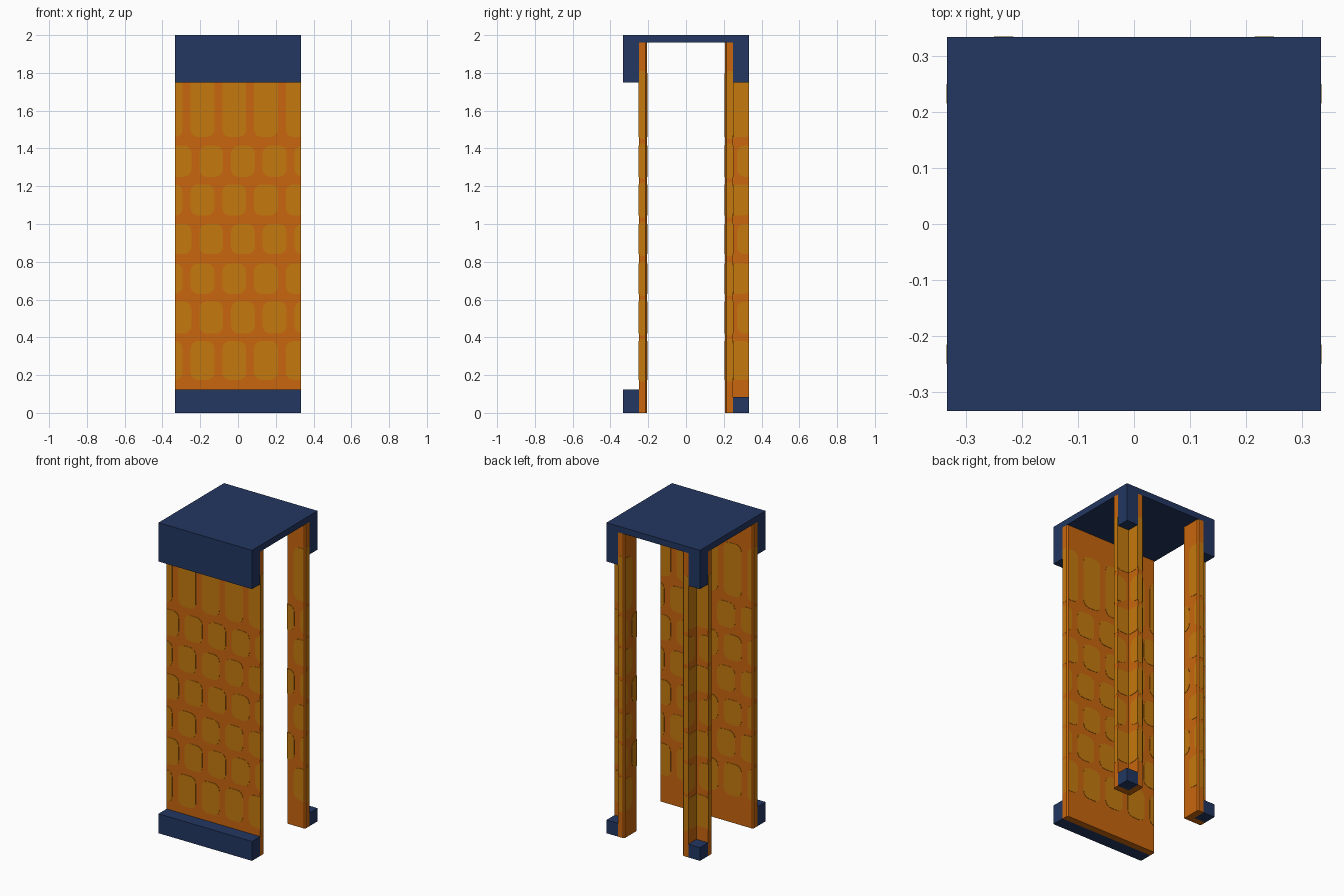
import bpy, bmesh, math
from mathutils import Vector

cube = bpy.data.objects.get("Cube")
if cube:
    bpy.data.objects.remove(cube, do_unlink=True)


def material(name, rgb):
    lin = [((c / 255 + 0.055) / 1.055) ** 2.4 for c in rgb] + [1.0]
    m = bpy.data.materials.new(name)
    m.use_nodes = True
    m.diffuse_color = lin
    m.node_tree.nodes["Principled BSDF"].inputs["Base Color"].default_value = lin
    return m


NAVY = material("navy blue", (35, 55, 97))
ORANGE = material("burnt orange", (200, 102, 13))
OCHRE = material("ochre", (197, 122, 14))


def finish(name, bm, mat):
    bmesh.ops.recalc_face_normals(bm, faces=bm.faces[:])
    me = bpy.data.meshes.new(name)
    bm.to_mesh(me)
    bm.free()
    me.materials.append(mat)
    ob = bpy.data.objects.new(name, me)
    bpy.context.collection.objects.link(ob)
    return ob


def add_prism(bm, points, direction):
    """Extrude a closed outline along a direction."""
    clean = []
    for p in points:
        if not clean or (p - clean[-1]).length > 1e-4:
            clean.append(p)
    if (clean[0] - clean[-1]).length < 1e-4:
        clean.pop()
    face = bm.faces.new([bm.verts.new(p) for p in clean])
    out = bmesh.ops.extrude_face_region(bm, geom=[face], use_keep_orig=True)
    new = [v for v in out["geom"] if isinstance(v, bmesh.types.BMVert)]
    bmesh.ops.translate(bm, verts=new, vec=direction)


def extrude_plan(name, plan, z0, z1, mat):
    bm = bmesh.new()
    add_prism(bm, [Vector((x, y, z0)) for x, y in plan], Vector((0, 0, z1 - z0)))
    return finish(name, bm, mat)


def box(name, x0, x1, y0, y1, z0, z1, mat):
    return extrude_plan(name, [(x0, y0), (x1, y0), (x1, y1), (x0, y1)], z0, z1, mat)


# Height ranges of the spot rows; every second row is shifted sideways
ROWS = [(0.175, 0.38), (0.42, 0.59), (0.63, 0.79), (0.84, 1.0),
        (1.045, 1.21), (1.25, 1.415), (1.46, 1.80)]
PITCH, HALF = 0.168, 0.063
THICK = 0.002


def rounded(u, z0, z1, r=0.04):
    """Outline of a rounded rectangle centred on u."""
    pts = []
    corners = [(u + HALF - r, z1 - r), (u - HALF + r, z1 - r),
               (u - HALF + r, z0 + r), (u + HALF - r, z0 + r)]
    for k, (cu, cz) in enumerate(corners):
        for i in range(5):
            a = math.radians(90 * k + 22.5 * i)
            pts.append((cu + r * math.cos(a), cz + r * math.sin(a)))
    return pts


def spots(name, to_world, normal, u0, u1, z0, z1, shift=0.0):
    """Thin rounded spots over a flat area, trimmed to its limits."""
    bm = bmesh.new()
    for row, (a, b) in enumerate(ROWS):
        base = (-0.02 if row % 2 == 0 else 0.026) + shift
        for k in range(-4, 5):
            u = base + k * PITCH
            if u + HALF < u0 + 0.006 or u - HALF > u1 - 0.006:
                continue
            pts = [Vector(to_world(min(max(p, u0), u1), min(max(q, z0), z1)))
                   for p, q in rounded(u, a, b)]
            add_prism(bm, pts, Vector(normal) * THICK)
    return finish(name, bm, OCHRE)


H = 1 / 3      # half width
N = 0.25       # outer face of the wall
I = 0.207      # inner face of the wall
C = 0.008      # chamfer
TOP = 1.96

# Roof slab and front bands
box("roof_slab", -H, H, -H, H, TOP, 2.0, NAVY)
box("front_top_band", -H, H, -H, -N, 1.75, TOP, NAVY)
box("front_bottom_band", -H, H, -H, -N, 0, 0.125, NAVY)

# Front wall with chamfered inner edges
extrude_plan("front_wall", [(-H, -N), (H, -N), (H, -I - C), (H - C, -I),
                            (-H + C, -I), (-H, -I - C)], 0, TOP, ORANGE)
spots("front_wall_spots", lambda u, z: (u, -N, z), (0, -1, 0), -H, H, 0.125, 1.75)
spots("front_wall_inner_spots", lambda u, z: (u, -I, z), (0, 1, 0),
      -H + C, H - C, 0, TOP)

# Angled rear posts with corner blocks and feet
L_PLAN = [(H, N), (H, I + C), (H - C, I), (I, I), (I, H - C),
          (I + C, H), (N, H), (N, N)]
for side, s in (("left", 1), ("right", -1)):
    extrude_plan(f"rear_{side}_post", [(s * x, y) for x, y in L_PLAN], 0, TOP, ORANGE)
    x0, x1 = sorted((s * N, s * H))
    box(f"rear_{side}_top_block", x0, x1, N, H, 1.75, TOP, NAVY)
    box(f"rear_{side}_foot", x0, x1, N, H, 0, 0.085, NAVY)

    # Spots inside the outer notch of the post
    spots(f"rear_{side}_notch_side_spots", lambda u, z: (s * N, u, z), (s, 0, 0),
          N + THICK, H, 0.085, 1.75, -0.03)
    spots(f"rear_{side}_notch_back_spots", lambda u, z: (s * u, N, z), (0, 1, 0),
          N + THICK, H, 0.085, 1.75, -0.03)
    # Spots on the inner faces of the post
    spots(f"rear_{side}_inner_side_spots", lambda u, z: (s * I, u, z), (-s, 0, 0),
          I, H - C, 0, TOP)
    spots(f"rear_{side}_inner_front_spots", lambda u, z: (s * u, I, z), (0, -1, 0),
          I, H - C, 0, TOP)

    # Ochre strips on the narrow end faces
    bm_wall, bm_side, bm_back = bmesh.new(), bmesh.new(), bmesh.new()
    for a, b in ROWS:
        a, b = a - 0.01, b + 0.01
        out = Vector((s * THICK * 0.3, 0, 0))
        for bm, y0, y1 in ((bm_wall, -N, -I - C), (bm_side, I + C, N)):
            add_prism(bm, [Vector((s * H, y, z)) for y, z in
                           ((y0, a), (y1, a), (y1, b), (y0, b))], out)
        add_prism(bm_back, [Vector((s * x, H, z)) for x, z in
                            ((I + C, a), (N, a), (N, b), (I + C, b))],
                  Vector((0, THICK * 0.3, 0)))
    finish(f"front_wall_{side}_edge_strips", bm_wall, OCHRE)
    finish(f"rear_{side}_post_side_strips", bm_side, OCHRE)
    finish(f"rear_{side}_post_back_strips", bm_back, OCHRE)
